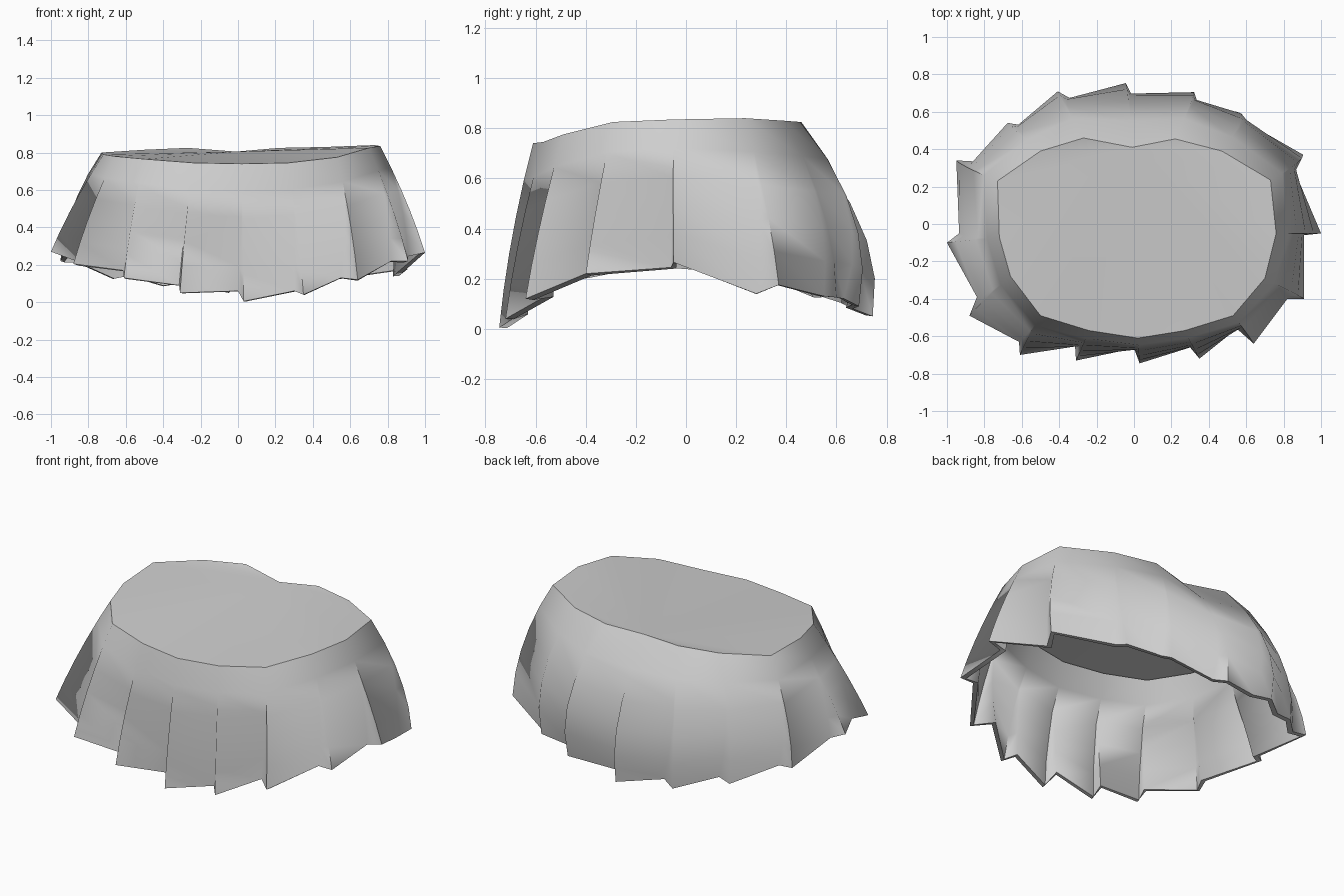
import bpy, bmesh, math
from mathutils import Vector

cube = bpy.data.objects.get("Cube")
if cube:
    bpy.data.objects.remove(cube, do_unlink=True)

# Waistline, counter-clockwise from the front centre
WAIST = [(.02, -.61, .74), (.27, -.57, .745), (.53, -.49, .775), (.70, -.29, .825),
         (.76, -.05, .835), (.73, .235, .84), (.47, .39, .83), (.22, .455, .825),
         (-.01, .41, .805), (-.27, .46, .825), (-.50, .39, .815), (-.73, .23, .80),
         (-.72, -.07, .79), (-.66, -.28, .78), (-.50, -.49, .765), (-.24, -.57, .745)]
# Outer corner of each pleat at the hem, in the same order
TIPS = [(.03, -.745, .005), (.35, -.72, .04), (.64, -.64, .12), (.91, -.40, .22),
        (1.0, -.05, .265), (.905, .37, .175), (.55, .60, .125), (.31, .69, .09),
        (-.05, .745, .05), (-.40, .70, .085), (-.67, .54, .125), (-.95, .34, .22),
        (-1.0, -.10, .27), (-.88, -.49, .205), (-.61, -.70, .13), (-.31, -.73, .05)]
# Inner corner that ends each pleat, tucked behind the next tip
NOTCHES = [(.30, -.66, .06), (.55, -.56, .13), (.82, -.40, .22), (.91, -.06, .245),
           (.86, .28, .14), (.59, .55, .13), (.33, .63, .12), (-.01, .665, .08),
           (-.31, .65, .10), (-.59, .525, .14), (-.86, .335, .21), (-.935, -.05, .25),
           (-.84, -.39, .21), (-.615, -.63, .17), (-.315, -.655, .09), (.0, -.665, .06)]
ROWS = [0, .2, .4, .6, .8, 1]
N = len(WAIST)
BACK = 8   # index of the dip at the back of the waistline


def tip_point(k, t):
    """Point on a pleat's leading edge, bulging most at the back."""
    k %= N
    top, tip = Vector(WAIST[k]), Vector(TIPS[k])
    out = Vector((top.x, top.y, 0)).normalized()
    bulge = .015 + .1 * max(0, out.y)
    return top.lerp(tip, t) + out * bulge * max(0, math.sin(math.pi * t)) ** .8


def notch_point(k, t):
    """Point on a pleat's tucked edge; meets the next pleat near the waist."""
    fade = max(0, (t - .2) / .8) ** 1.25
    return tip_point(k + 1, t) + (Vector(NOTCHES[k]) - Vector(TIPS[(k + 1) % N])) * fade


def make_object(name, bm):
    mesh = bpy.data.meshes.new(name)
    bm.to_mesh(mesh)
    bm.free()
    mesh.materials.append(cloth)
    obj = bpy.data.objects.new(name, mesh)
    bpy.context.collection.objects.link(obj)
    bpy.ops.object.select_all(action='DESELECT')
    obj.select_set(True)
    bpy.context.view_layer.objects.active = obj
    return obj


# Grey cloth
cloth = bpy.data.materials.new("grey_cloth")
cloth.use_nodes = True
GREY = (.62, .62, .62, 1)
cloth.diffuse_color = GREY
cloth.node_tree.nodes["Principled BSDF"].inputs["Base Color"].default_value = GREY

# Pleated wall: a panel and a narrow fold for each pleat
bm = bmesh.new()
columns = []
for k in range(N):
    columns.append([bm.verts.new(tip_point(k, t)) for t in ROWS])
    columns.append([bm.verts.new(notch_point(k, t)) for t in ROWS])
for c in range(2 * N):
    a, b = columns[c], columns[(c + 1) % (2 * N)]
    for r in range(len(ROWS) - 1):
        bm.faces.new((a[r], a[r + 1], b[r + 1], b[r]))
bmesh.ops.remove_doubles(bm, verts=bm.verts, dist=.0005)
# Crisp waist and hem borders
for e in bm.edges:
    if e.is_boundary:
        e.smooth = False
wall = make_object("pleated_wall", bm)

# Cloth thickness, then soft folds with a sharp rim
solid = wall.modifiers.new("thickness", 'SOLIDIFY')
solid.thickness = .032
solid.offset = -1
bpy.ops.object.modifier_apply(modifier=solid.name)
bpy.ops.object.shade_smooth_by_angle(angle=math.radians(82))

# Closed top, sinking slightly towards the dip at the back
bm = bmesh.new()
rim = [bm.verts.new(p) for p in WAIST]
for i in range(1, N - 1):
    bm.faces.new((rim[BACK], rim[(BACK + i) % N], rim[(BACK + i + 1) % N]))
make_object("waist_panel", bm)
bpy.ops.object.shade_smooth_by_angle(angle=math.radians(30))
